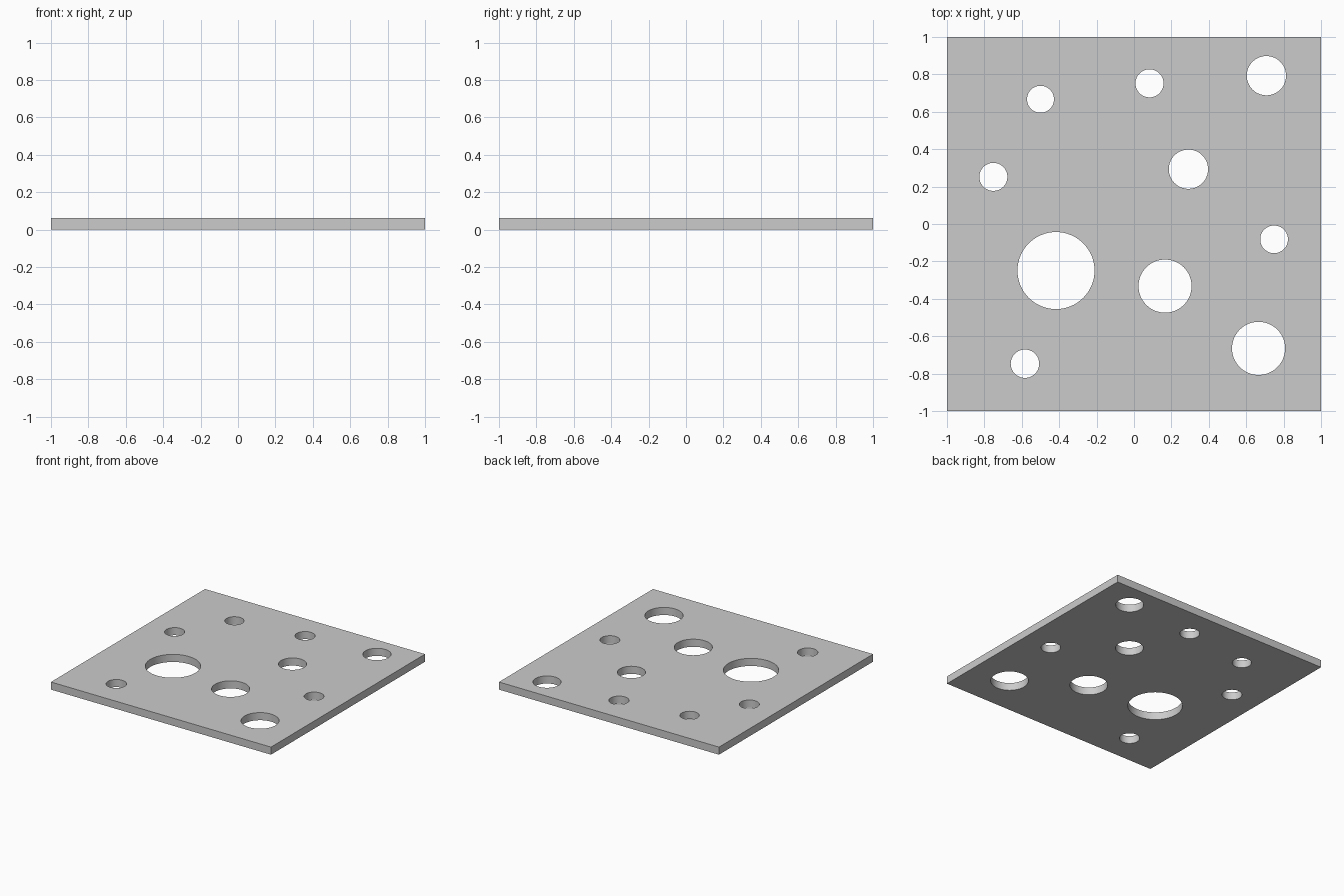
import bpy, bmesh
from mathutils import Matrix

if "Cube" in bpy.data.objects:
    bpy.data.objects.remove(bpy.data.objects["Cube"])

THICK = 0.0625
# hole centre x, y and radius
HOLES = [(-0.50, 0.667, 0.072), (0.083, 0.752, 0.075), (0.708, 0.793, 0.105),
         (-0.752, 0.252, 0.075), (0.291, 0.293, 0.105), (0.749, -0.082, 0.074),
         (-0.417, -0.249, 0.206), (0.166, -0.332, 0.142),
         (0.666, -0.665, 0.142), (-0.583, -0.747, 0.076)]


def mesh_object(name, bm):
    mesh = bpy.data.meshes.new(name)
    bm.to_mesh(mesh)
    bm.free()
    obj = bpy.data.objects.new(name, mesh)
    bpy.context.collection.objects.link(obj)
    return obj


# Square plate
bm = bmesh.new()
bmesh.ops.create_cube(bm, size=1, matrix=Matrix.Translation((0, 0, THICK / 2))
                      @ Matrix.Diagonal((2, 2, THICK, 1)))
plate = mesh_object("perforated_plate", bm)

# Cylinders that punch the round holes
bm = bmesh.new()
for x, y, r in HOLES:
    bmesh.ops.create_cone(bm, cap_ends=True, segments=64, radius1=r, radius2=r,
                          depth=THICK * 4, matrix=Matrix.Translation((x, y, THICK / 2)))
cutter = mesh_object("hole_cutter", bm)
cutter.hide_render = True

mod = plate.modifiers.new("holes", 'BOOLEAN')
mod.operation = 'DIFFERENCE'
mod.solver = 'EXACT'
mod.object = cutter
bpy.context.view_layer.objects.active = plate
plate.select_set(True)
bpy.ops.object.modifier_apply(modifier=mod.name)
bpy.data.objects.remove(cutter, do_unlink=True)

# Smooth hole walls, sharp rims
bpy.ops.object.shade_smooth_by_angle()
